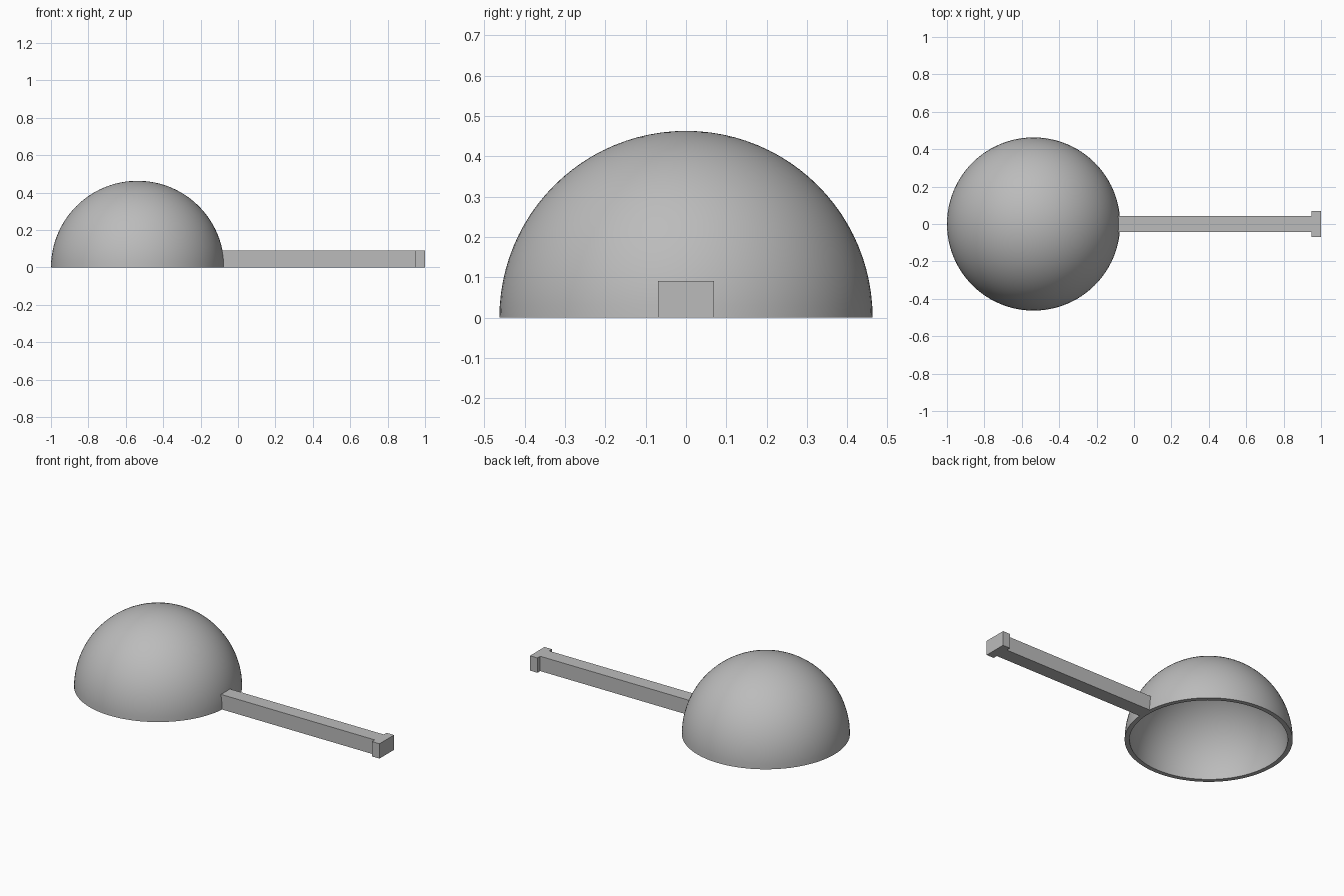
import bpy
import bmesh
from math import sin, cos, pi
from mathutils import Vector

cube = bpy.data.objects.get("Cube")
if cube:
    bpy.data.objects.remove(cube)

RADIUS, WALL = 0.463, 0.027
CENTRE_X = RADIUS - 1

grey = bpy.data.materials.new("plain_grey")
grey.use_nodes = True
grey.diffuse_color = (0.5, 0.5, 0.5, 1)
grey.node_tree.nodes["Principled BSDF"].inputs["Base Color"].default_value = (0.5, 0.5, 0.5, 1)


def add_object(name, bm):
    bmesh.ops.recalc_face_normals(bm, faces=bm.faces)
    mesh = bpy.data.meshes.new(name)
    bm.to_mesh(mesh)
    bm.free()
    mesh.materials.append(grey)
    obj = bpy.data.objects.new(name, mesh)
    bpy.context.collection.objects.link(obj)
    return obj


def arc(radius, steps=24):
    angles = [pi / 2 * i / steps for i in range(steps + 1)]
    return [Vector((radius * cos(a), 0, radius * sin(a))) for a in angles]


# Hollow dome: outer and inner arcs joined by a flat rim, spun around z
bm = bmesh.new()
profile = list(reversed(arc(RADIUS))) + arc(RADIUS - WALL)
verts = [bm.verts.new(p) for p in profile]
edges = [bm.edges.new(pair) for pair in zip(verts, verts[1:])]
bmesh.ops.spin(bm, geom=verts + edges, cent=(0, 0, 0), axis=(0, 0, 1),
               angle=2 * pi, steps=96, use_merge=False)
bmesh.ops.remove_doubles(bm, verts=bm.verts, dist=0.0001)
dome = add_object("dome_bowl", bm)
dome.location.x = CENTRE_X
bpy.ops.object.select_all(action="DESELECT")
dome.select_set(True)
bpy.context.view_layer.objects.active = dome
bpy.ops.object.shade_smooth_by_angle(angle=pi / 6)


# Straight handle and its wider end stop, both resting on the ground
def add_bar(name, x0, x1, width, height):
    bm = bmesh.new()
    bmesh.ops.create_cube(bm, size=1)
    bmesh.ops.scale(bm, verts=bm.verts, vec=(x1 - x0, width, height))
    bmesh.ops.translate(bm, verts=bm.verts, vec=((x0 + x1) / 2, 0, height / 2))
    return add_object(name, bm)


add_bar("handle", -0.095, 0.95, 0.086, 0.09)
add_bar("handle_end_stop", 0.95, 1, 0.14, 0.09)
